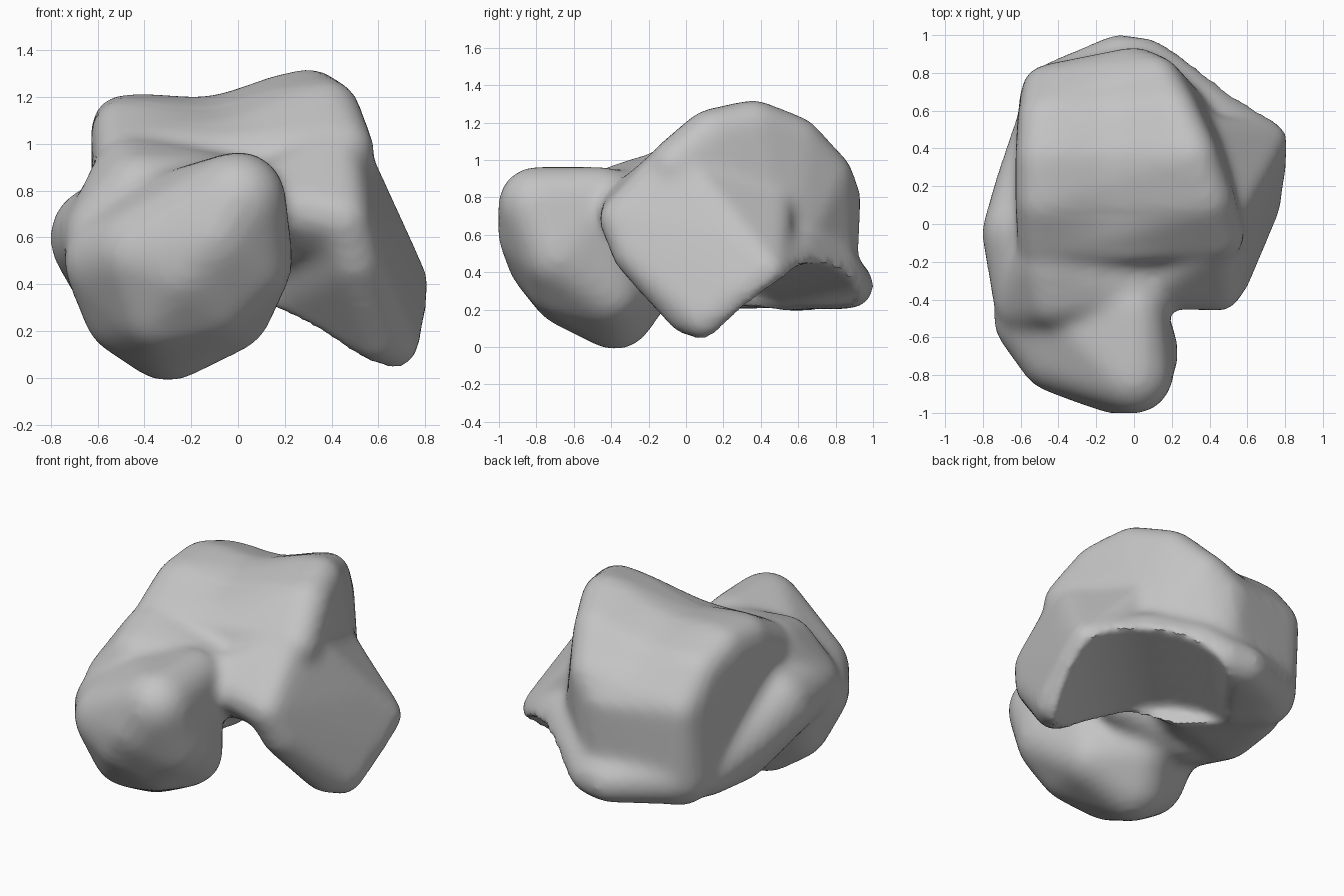
import bpy
import bmesh
import math
from mathutils import Matrix, Vector

default_cube = bpy.data.objects.get("Cube")
if default_cube:
    bpy.data.objects.remove(default_cube, do_unlink=True)

SOFTENING = .018  # extra radius that the smoothing takes away again


def add_rounded_hull(target, balls):
    """Append the convex skin around a set of balls (x, y, z, radius)."""
    source = bmesh.new()
    for x, y, z, radius in balls:
        bmesh.ops.create_icosphere(source, subdivisions=3, radius=radius + SOFTENING,
                                   matrix=Matrix.Translation((x, y, z)))
    hull = bmesh.new()
    for vert in source.verts:
        hull.verts.new(vert.co)
    source.free()
    bmesh.ops.convex_hull(hull, input=list(hull.verts))
    loose = [vert for vert in hull.verts if not vert.link_faces]
    bmesh.ops.delete(hull, geom=loose, context='VERTS')
    bmesh.ops.recalc_face_normals(hull, faces=list(hull.faces))
    piece = bpy.data.meshes.new("hull_piece")
    hull.to_mesh(piece)
    hull.free()
    target.from_mesh(piece)
    bpy.data.meshes.remove(piece)


def make_object(name, bm):
    mesh = bpy.data.meshes.new(name)
    bm.to_mesh(mesh)
    bm.free()
    obj = bpy.data.objects.new(name, mesh)
    bpy.context.scene.collection.objects.link(obj)
    return obj


def add_remesh(obj, voxel):
    modifier = obj.modifiers.new("Remesh", 'REMESH')
    modifier.mode = 'VOXEL'
    modifier.voxel_size = voxel


def add_smooth(obj, rounds):
    modifier = obj.modifiers.new("Smooth", 'SMOOTH')
    modifier.factor = 0.5
    modifier.iterations = rounds


# Arched body: outer rim, inner rim, back and underside
body = [
    (.45, -.06, .97, .12), (.38, .14, 1.13, .13), (.3, .36, 1.18, .13),
    (.2, .58, 1.1, .13), (.1, .74, .92, .14),
    (-.48, -.1, .93, .12), (-.48, .12, 1.05, .13), (-.48, .35, 1.07, .13),
    (-.47, .55, 1.0, .13), (-.45, .7, .82, .13),
    (0, .76, .8, .16), (0, .74, .4, .16), (-.42, .65, .38, .17),
    (-.45, .2, .45, .15), (0, .35, .36, .15), (.3, .5, .45, .15),
]

# Side process, flaring down and outwards
side_process = [
    (.66, .1, .15, .1), (.6, .01, .18, .1), (.7, .3, .3, .09),
    (.73, .45, .41, .07), (.6, .2, .6, .1), (.45, -.35, .68, .1),
    (.5, -.28, .5, .1), (.45, 0, .95, .1), (.35, .45, .75, .12),
    (.25, .12, .38, .13), (.4, .4, .45, .1),
]

# Ledge running round the back, above the joint facet
back_ledge = [
    (.73, .45, .41, .07), (.4, .6, .5, .1), (-.08, .88, .33, .11),
    (.06, .86, .34, .11), (.16, .79, .42, .11), (0, .35, .36, .15),
    (.25, .12, .38, .13), (-.4, .7, .38, .15),
]

# Shoulder bridging the side process and the neck
shoulder = [
    (.42, -.09, .96, .1), (.45, -.35, .68, .1), (.34, -.33, .7, .11),
    (.1, -.3, .75, .13), (0, -.1, .6, .13), (.3, 0, .6, .12),
]

# Rounded head at the front
head = [
    (0, -.8, .76, .19), (.02, -.68, .5, .2), (-.1, -.82, .6, .17),
    (-.4, -.68, .53, .2), (-.22, -.75, .47, .19), (-.53, -.5, .5, .2),
    (-.5, -.3, .6, .2), (-.3, -.38, .2, .2), (-.45, -.42, .3, .2),
    (-.05, -.42, .3, .18), (-.25, -.27, .32, .18), (-.1, -.66, .35, .18),
    (-.33, -.62, .31, .19), (0, -.45, .8, .15),
]

# Neck joining head to body
neck = [
    (-.45, -.2, .84, .17), (-.42, -.38, .79, .16), (0, -.35, .78, .14),
    (-.55, -.4, .6, .18), (.1, -.1, .75, .15), (-.4, 0, .4, .15),
    (0, -.1, .5, .12), (-.3, -.35, .5, .15),
]

# Bulge along the inner flank
inner_flank = [
    (-.58, -.05, .6, .21), (-.55, -.4, .6, .18), (-.56, .2, .48, .16),
    (-.52, .2, .36, .14), (-.48, .5, .36, .14), (-.2, .3, .45, .2),
]

bm = bmesh.new()
for part in (body, side_process, back_ledge, shoulder, head, neck, inner_flank):
    add_rounded_hull(bm, part)
blank = make_object("bone_blank", bm)

# Hollow joint facet under the back outer corner
tilt = math.radians(9)
axis = Vector((math.cos(tilt) * math.sqrt(.5),
               math.cos(tilt) * math.sqrt(.5), math.sin(tilt)))
bm = bmesh.new()
bmesh.ops.create_cone(bm, cap_ends=True, segments=64, radius1=.6,
                      radius2=.6, depth=1.6)
cutter = make_object("facet_cutter", bm)
cutter.hide_render = True
cutter.rotation_mode = 'QUATERNION'
cutter.rotation_quaternion = axis.to_track_quat('Z', 'Y')
cutter.location = Vector((.33, .545, -.19)) + axis * .4

# Fuse the parts, soften them, hollow the facet, soften its rim
add_remesh(blank, .025)
add_smooth(blank, 14)
cut = blank.modifiers.new("Facet", 'BOOLEAN')
cut.operation = 'DIFFERENCE'
cut.solver = 'EXACT'
cut.object = cutter
add_remesh(blank, .025)
add_smooth(blank, 5)

bpy.context.view_layer.update()
graph = bpy.context.evaluated_depsgraph_get()
mesh = bpy.data.meshes.new_from_object(blank.evaluated_get(graph))
bone = bpy.data.objects.new("ankle_bone", mesh)
bpy.context.scene.collection.objects.link(bone)
for helper in (blank, cutter):
    bpy.data.objects.remove(helper, do_unlink=True)

# Shallow saddle along the top of the arch
for vert in mesh.vertices:
    x, y, z = vert.co
    high = min(max((z - .75) / .35, 0), 1)
    back = min(max((y + .25) / .3, 0), 1)
    vert.co.z -= .06 * high * back * math.exp(-((x + .12) / .24) ** 2)

# Plain grey
grey = bpy.data.materials.new("plain_grey")
grey.use_nodes = True
colour = (.55, .55, .55, 1)
grey.diffuse_color = colour
grey.node_tree.nodes["Principled BSDF"].inputs["Base Color"].default_value = colour
mesh.materials.clear()
mesh.materials.append(grey)

bpy.ops.object.select_all(action='DESELECT')
bone.select_set(True)
bpy.context.view_layer.objects.active = bone
bpy.ops.object.shade_smooth_by_angle(angle=math.radians(40))
